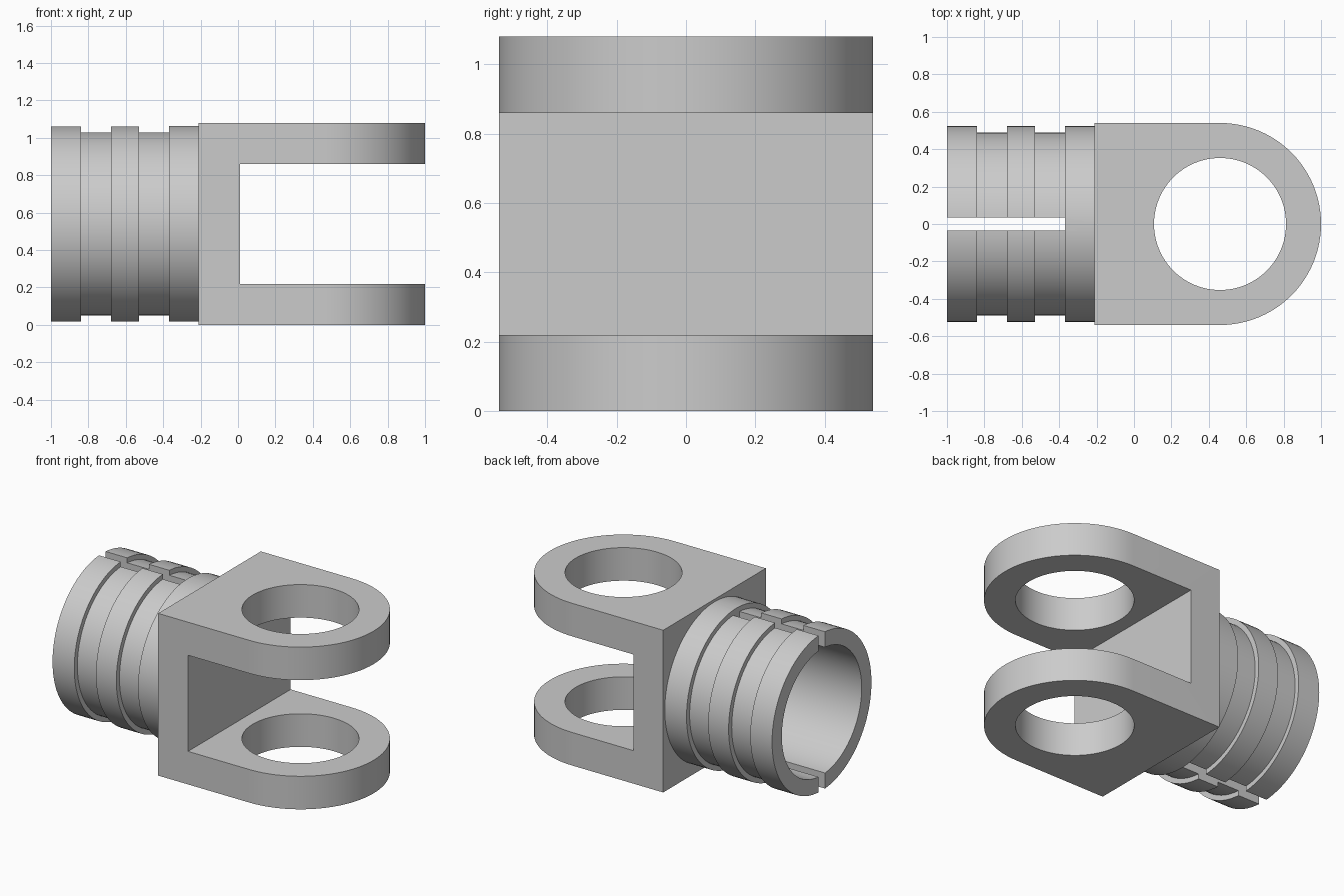
import bpy, bmesh
from math import pi, sin, cos, radians
from mathutils import Matrix, Vector

default = bpy.data.objects.get("Cube")
if default:
    bpy.data.objects.remove(default, do_unlink=True)

HEIGHT = 1.08          # full height and width of the fork
MID = HEIGHT / 2
BACK = -0.21           # where the fork meets the sleeve
PIN_X = 0.46           # pin hole centre

grey = bpy.data.materials.new("plain grey")
grey.use_nodes = True
colour = (0.6, 0.6, 0.6, 1)
grey.diffuse_color = colour
grey.node_tree.nodes["Principled BSDF"].inputs["Base Color"].default_value = colour


def make_object(name, bm):
    bmesh.ops.recalc_face_normals(bm, faces=bm.faces)
    mesh = bpy.data.meshes.new(name)
    bm.to_mesh(mesh)
    bm.free()
    mesh.materials.append(grey)
    obj = bpy.data.objects.new(name, mesh)
    bpy.context.collection.objects.link(obj)
    return obj


def box(name, low, high):
    low, high = Vector(low), Vector(high)
    bm = bmesh.new()
    size = Matrix.Diagonal((high - low).to_4d())
    size[3][3] = 1
    bmesh.ops.create_cube(bm, size=1, matrix=Matrix.Translation((low + high) / 2) @ size)
    return make_object(name, bm)


def cut(target, cutter):
    cutter.hide_render = True
    mod = target.modifiers.new("cut", "BOOLEAN")
    mod.operation, mod.solver, mod.object = "DIFFERENCE", "EXACT", cutter
    bpy.context.view_layer.objects.active = target
    bpy.ops.object.modifier_apply(modifier=mod.name)
    bpy.data.objects.remove(cutter, do_unlink=True)


def smooth(obj):
    bpy.ops.object.select_all(action="DESELECT")
    obj.select_set(True)
    bpy.context.view_layer.objects.active = obj
    bpy.ops.object.shade_smooth_by_angle(angle=radians(30))


# Fork: a round-ended block, slotted across and drilled for a pin
bm = bmesh.new()
steps = 48
outline = [(BACK, MID), (BACK, -MID)]
for i in range(steps + 1):
    a = -pi / 2 + pi * i / steps
    outline.append((PIN_X + MID * cos(a), MID * sin(a)))
base = bm.faces.new([bm.verts.new((x, y, 0)) for x, y in outline])
top = bmesh.ops.extrude_face_region(bm, geom=[base])["geom"]
bmesh.ops.translate(bm, vec=(0, 0, HEIGHT),
                    verts=[v for v in top if isinstance(v, bmesh.types.BMVert)])
fork = make_object("fork", bm)
cut(fork, box("fork_gap", (0.01, -1, 0.22), (1.5, 1, 0.86)))
bm = bmesh.new()
bmesh.ops.create_cone(bm, cap_ends=True, segments=96, radius1=0.353, radius2=0.353,
                      depth=2, matrix=Matrix.Translation((PIN_X, 0, MID)))
cut(fork, make_object("pin_hole", bm))
smooth(fork)

# Sleeve: a hollow grooved tube turned about the x axis
OUTER, GROOVE, BORE = 0.523, 0.49, 0.42
profile = [(BACK - 0.01, 0), (BACK - 0.01, BORE), (-1, BORE), (-1, OUTER)]
for start, end in ((-0.84, -0.68), (-0.53, -0.37)):
    profile += [(start, OUTER), (start, GROOVE), (end, GROOVE), (end, OUTER)]
profile += [(BACK + 0.02, OUTER), (BACK + 0.02, 0)]
bm = bmesh.new()
verts = [bm.verts.new((x, 0, MID + r)) for x, r in profile]
edges = [bm.edges.new(pair) for pair in zip(verts, verts[1:])]
bmesh.ops.spin(bm, geom=verts + edges, cent=(0, 0, MID), axis=(1, 0, 0),
               angle=2 * pi, steps=96, use_merge=True)
bmesh.ops.remove_doubles(bm, verts=bm.verts, dist=0.0001)
sleeve = make_object("grooved_sleeve", bm)

# Slit through the top and bottom of the sleeve
cut(sleeve, box("slit", (-1.2, -0.034, -0.5), (-0.37, 0.034, 1.5)))
smooth(sleeve)
